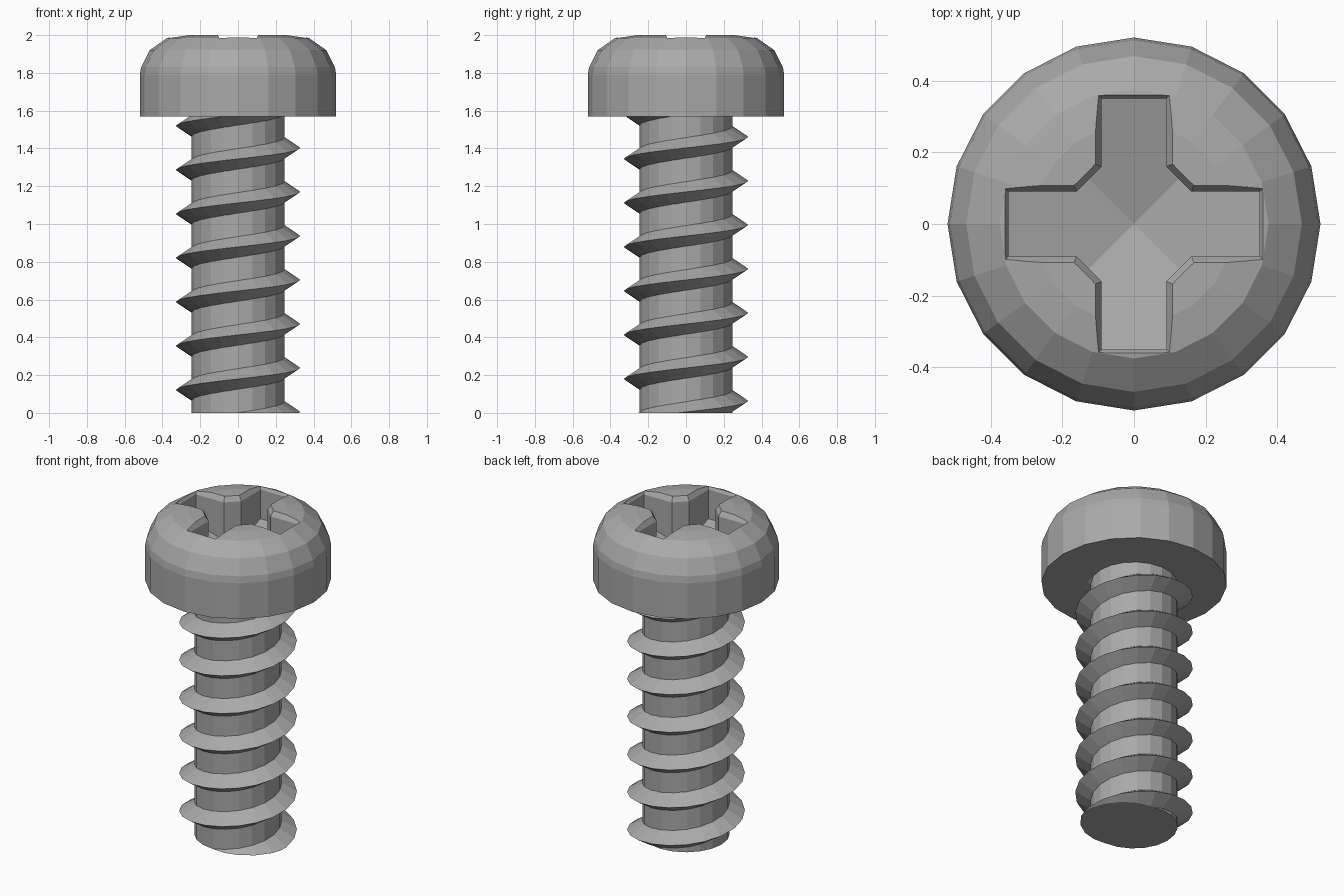
import bpy
import bmesh
from math import sin, cos, pi, ceil, floor
from mathutils import Matrix, Vector

SIDES = 20
PITCH = 0.233

cube = bpy.data.objects.get("Cube")
if cube:
    bpy.data.objects.remove(cube, do_unlink=True)

steel = bpy.data.materials.new("grey steel")
steel.use_nodes = True
steel.diffuse_color = (0.4, 0.4, 0.4, 1)
bsdf = next(n for n in steel.node_tree.nodes if n.type == 'BSDF_PRINCIPLED')
bsdf.inputs["Base Color"].default_value = (0.4, 0.4, 0.4, 1)


def finish(bm, name):
    bmesh.ops.recalc_face_normals(bm, faces=bm.faces)
    mesh = bpy.data.meshes.new(name)
    bm.to_mesh(mesh)
    bm.free()
    mesh.materials.append(steel)
    obj = bpy.data.objects.new(name, mesh)
    bpy.context.collection.objects.link(obj)
    return obj


def skin(bm, loops):
    """Join successive closed loops of vertices with quads."""
    for a, b in zip(loops, loops[1:]):
        n = len(a)
        for i in range(n):
            j = (i + 1) % n
            bm.faces.new((a[i], a[j], b[j], b[i]))


def lathe(name, profile):
    """Closed solid of revolution from (radius, height) pairs."""
    bm = bmesh.new()
    loops = [[bm.verts.new((r * cos(2 * pi * i / SIDES), r * sin(2 * pi * i / SIDES), z))
              for i in range(SIDES)] for r, z in profile]
    skin(bm, loops)
    bm.faces.new(loops[0])
    bm.faces.new(loops[-1])
    return finish(bm, name)


# Head with rounded shoulder, and plain shaft
head = lathe("head", [(0.52, 1.57), (0.52, 1.79), (0.513, 1.83), (0.468, 1.92),
                      (0.375, 1.985), (0.28, 2.0)])
lathe("shaft", [(0.245, 0), (0.245, 1.6)])

# Helical thread: triangular section swept upward, cut flat at the tip
bm = bmesh.new()
loops = []
first = floor(-0.1 / PITCH * SIDES)
last = ceil(1.61 / PITCH * SIDES)
for i in range(first, last + 1):
    angle = 2 * pi * i / SIDES
    mid = 0.005 + PITCH * i / SIDES
    loops.append([bm.verts.new((r * cos(angle), r * sin(angle), mid + dz))
                  for r, dz in ((0.22, -0.07), (0.33, 0), (0.22, 0.07))])
skin(bm, loops)
bm.faces.new(loops[0])
bm.faces.new(loops[-1])
bmesh.ops.bisect_plane(bm, geom=bm.verts[:] + bm.edges[:] + bm.faces[:],
                       plane_co=(0, 0, 0), plane_no=(0, 0, -1), clear_outer=True)
bmesh.ops.holes_fill(bm, edges=[e for e in bm.edges if e.is_boundary], sides=0)
finish(bm, "thread")


# Cross recess: flared rim, straight walls, shallow pyramid floor
def cross(grow):
    w, l, c, m = 0.09 + grow, 0.35 + grow, 0.16 + 0.41 * grow, 0.125 + 0.7 * grow
    arm = [(c, -w), (l, -w), (l, w), (c, w), (m, m)]
    return [Matrix.Rotation(k * pi / 2, 2) @ Vector(p) for k in range(4) for p in arm]


def floor_height(p):
    return 1.695 + 0.27 * max(abs(p.x), abs(p.y))


bm = bmesh.new()
rim = [bm.verts.new((p.x, p.y, 2.03)) for p in cross(0.035)]
neck = [bm.verts.new((p.x, p.y, 1.97)) for p in cross(0)]
base = [bm.verts.new((p.x, p.y, floor_height(p))) for p in cross(0)]
skin(bm, [rim, neck, base])
bm.faces.new(rim)
centre = bm.verts.new((0, 0, 1.695))
for k in range(4):
    bm.faces.new([centre] + [base[(5 * k - 1 + i) % len(base)] for i in range(6)])
cutter = finish(bm, "recess_cutter")
cutter.hide_render = True

cut = head.modifiers.new("recess", 'BOOLEAN')
cut.operation = 'DIFFERENCE'
cut.solver = 'EXACT'
cut.object = cutter
bpy.context.view_layer.objects.active = head
bpy.ops.object.modifier_apply(modifier=cut.name)
bpy.data.objects.remove(cutter, do_unlink=True)
